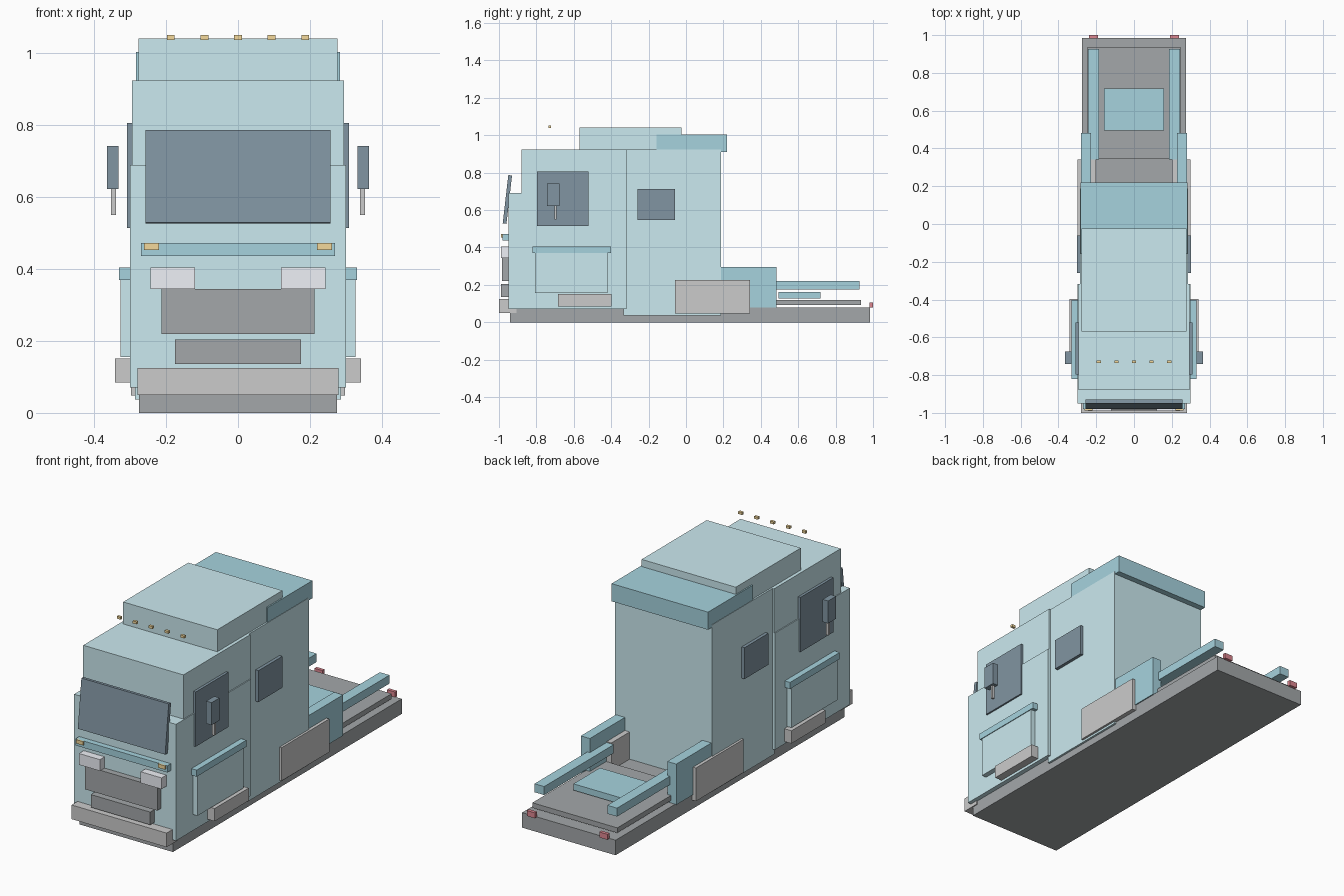
import bpy, bmesh
from mathutils import Matrix, Vector

if "Cube" in bpy.data.objects:
    bpy.data.objects.remove(bpy.data.objects["Cube"])


def material(name, rgb):
    m = bpy.data.materials.new(name)
    m.diffuse_color = (*rgb, 1)
    m.use_nodes = True
    m.node_tree.nodes["Principled BSDF"].inputs["Base Color"].default_value = m.diffuse_color
    return m


PAINT = material("light_paint", (0.60, 0.82, 0.87))
TRIM = material("dark_paint", (0.38, 0.65, 0.73))
GLASS = material("dark_glass", (0.22, 0.30, 0.36))
DARK = material("dark_metal", (0.37, 0.39, 0.40))
LAMP = material("lamp_white", (0.86, 0.88, 0.93))
AMBER = material("amber", (0.90, 0.69, 0.33))
RED = material("red", (0.72, 0.24, 0.28))


def box(name, x, y, z, mat=None, tilt=0):
    """Box from (min, max) ranges, optionally tilted about the x axis."""
    lo, hi = Vector((x[0], y[0], z[0])), Vector((x[1], y[1], z[1]))
    bm = bmesh.new()
    bmesh.ops.create_cube(bm, size=1, matrix=Matrix.Diagonal((*(hi - lo), 1)))
    mesh = bpy.data.meshes.new(name)
    bm.to_mesh(mesh)
    bm.free()
    ob = bpy.data.objects.new(name, mesh)
    ob.location = (lo + hi) / 2
    ob.rotation_euler.x = tilt
    if mat:
        mesh.materials.append(mat)
    bpy.context.collection.objects.link(ob)
    return ob


def wide(name, half, y, z, mat=None, tilt=0):
    """Box centred on x = 0."""
    return box(name, (-half, half), y, z, mat, tilt)


def pair(name, x, y, z, mat=None):
    """Box on the right side plus its mirror image."""
    box(name + "_right", x, y, z, mat)
    box(name + "_left", (-x[1], -x[0]), y, z, mat)


# Chassis and rear deck
wide("chassis", 0.275, (-0.94, 0.985), (0, 0.08), DARK)
wide("deck_plate", 0.25, (0.345, 0.935), (0.093, 0.12), DARK)
wide("coupling_plate", 0.16, (0.495, 0.718), (0.128, 0.162), TRIM)

# Cab, sleeper and roof
wide("cab_lower", 0.30, (-0.95, -0.318), (0.07, 0.69), PAINT)
wide("cab_upper", 0.295, (-0.88, -0.318), (0.69, 0.925), PAINT)
wide("sleeper", 0.286, (-0.335, 0.188), (0.037, 0.925), PAINT)
wide("roof_fairing", 0.277, (-0.57, -0.023), (0.925, 1.042), PAINT)
wide("roof_rear_cap", 0.284, (-0.158, 0.22), (0.91, 1.004), TRIM)

# Front face
wide("windshield", 0.257, (-0.965, -0.945), (0.527, 0.787), GLASS, tilt=-0.115)
wide("front_trim_band", 0.27, (-0.98, -0.95), (0.437, 0.473), TRIM)
wide("grille", 0.213, (-0.983, -0.95), (0.22, 0.345), DARK)
wide("lower_grille", 0.175, (-0.988, -0.95), (0.136, 0.204), DARK)
wide("bumper", 0.28, (-1.0, -0.905), (0.05, 0.125))
pair("headlight", (0.12, 0.243), (-0.99, -0.95), (0.345, 0.405), LAMP)
pair("turn_signal", (0.22, 0.261), (-0.988, -0.972), (0.453, 0.473), AMBER)

# Side windows and mirrors
pair("door_window", (0.29, 0.309), (-0.797, -0.522), (0.515, 0.806), GLASS)
pair("sleeper_window", (0.28, 0.303), (-0.26, -0.06), (0.546, 0.713), GLASS)
pair("mirror", (0.332, 0.364), (-0.742, -0.675), (0.623, 0.743), GLASS)
pair("mirror_stem", (0.34, 0.354), (-0.704, -0.692), (0.55, 0.63))

# Front wheel covers and steps
pair("side_panel", (0.29, 0.327), (-0.807, -0.42), (0.156, 0.37), PAINT)
pair("panel_trim", (0.29, 0.331), (-0.82, -0.402), (0.37, 0.405), TRIM)
pair("step", (0.29, 0.342), (-0.685, -0.398), (0.084, 0.152))

# Tanks, rear mudguards and rails
pair("tank", (0.20, 0.298), (-0.06, 0.342), (0.048, 0.225))
pair("rear_mudguard", (0.228, 0.281), (0.16, 0.483), (0.078, 0.295), TRIM)
pair("rear_rail", (0.186, 0.243), (0.342, 0.927), (0.175, 0.22), TRIM)
pair("tail_light", (0.19, 0.237), (0.982, 1.0), (0.078, 0.107), RED)

# Roof marker lights
for i in range(5):
    x = (i - 2) * 0.0935
    box(f"marker_light_{i + 1}", (x - 0.011, x + 0.011),
        (-0.736, -0.722), (1.038, 1.051), AMBER)
